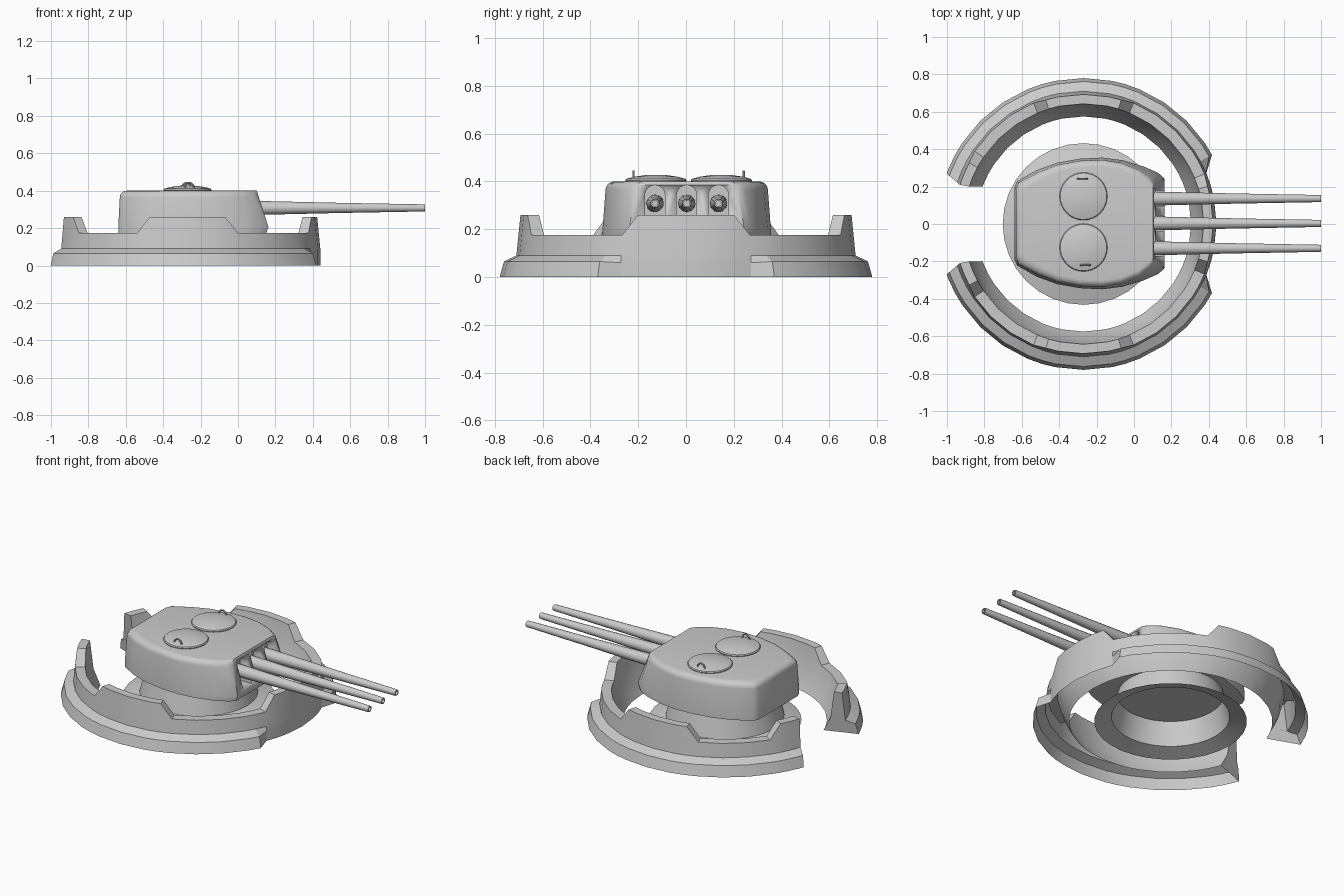
import bpy, bmesh
from math import sin, cos, pi, radians, sqrt

if "Cube" in bpy.data.objects:
    bpy.data.objects.remove(bpy.data.objects["Cube"])

CX = -0.27   # common axis of the ring wall and turret


def finish(name, bm, loc=(0, 0, 0), angle=35, fix=True):
    if fix:
        bmesh.ops.recalc_face_normals(bm, faces=bm.faces)
    me = bpy.data.meshes.new(name)
    bm.to_mesh(me)
    bm.free()
    ob = bpy.data.objects.new(name, me)
    ob.location = loc
    bpy.context.collection.objects.link(ob)
    bpy.ops.object.select_all(action='DESELECT')
    ob.select_set(True)
    bpy.context.view_layer.objects.active = ob
    bpy.ops.object.shade_smooth_by_angle(angle=radians(angle))
    return ob


def loft(bm, loops, cap_start=True, cap_end=True):
    """Skin closed loops of points."""
    vs = [[bm.verts.new(p) for p in lp] for lp in loops]
    n = len(vs[0])
    for a, b in zip(vs, vs[1:]):
        for i in range(n):
            j = (i + 1) % n
            bm.faces.new((a[i], a[j], b[j], b[i]))
    if cap_start:
        bm.faces.new(vs[0])
    if cap_end:
        bm.faces.new(vs[-1])
    return vs


def lathe(name, profile, n, loc, axis='Z', caps=(True, True)):
    """Revolve (radius, height) points."""
    bm = bmesh.new()
    loops = []
    for r, h in profile:
        ring = [(r * cos(2 * pi * i / n), r * sin(2 * pi * i / n)) for i in range(n)]
        loops.append([(u, v, h) if axis == 'Z' else (h, u, v) for u, v in ring])
    loft(bm, loops, *caps)
    return finish(name, bm, loc)


# Ring wall: half swept around the axis, then mirrored; raised tabs and a front ledge break
LOW, HIGH = 0.175, 0.26
S = 11.25


def section(h, ledge=True):
    r0, r1, z1 = (0.78, 0.762, 0.065) if ledge else (0.711, 0.7105, 0.06)
    top = 0.70 if h == LOW else 0.693
    return [(r0, 0), (r1, z1), (0.71, 0.09), (top, h), (0.643, h), (0.62, 0.09), (0.575, 0)]


stations = [(0, HIGH, False), (S, HIGH, False), (1.5 * S, HIGH, False),
            (2 * S, LOW, False), (28.3, LOW, True)]
stations += [(k * S, LOW, True) for k in (3, 4, 5, 6)]
stations += [(k * S, HIGH, True) for k in (6.5, 7, 8, 9, 9.5)]
stations += [(k * S, LOW, True) for k in (10, 11, 12, 13)]
stations += [(k * S, HIGH, True) for k in (13.5, 14)]
loops = [[(r * cos(radians(a)), r * sin(radians(a)), z) for r, z in section(h, led)]
         for a, h, led in stations]
end = []
for r, z in section(HIGH):
    y = 0.20 + 0.7 * max(0, r - 0.68)    # chamfered outer corner at the rear gap
    end.append((-sqrt(r * r - y * y), y, z))
loops.append(end)
bm = bmesh.new()
loft(bm, loops, cap_start=False)
bmesh.ops.recalc_face_normals(bm, faces=bm.faces)
# the underside is open
under = [f for f in bm.faces if all(v.co.z < 1e-5 for v in f.verts)]
bmesh.ops.delete(bm, geom=under, context='FACES_ONLY')
wall = finish("ring_wall", bm, (CX, 0, 0), 20, fix=False)
m = wall.modifiers.new("mirror", 'MIRROR')
m.use_axis = (False, True, False)

# Pedestal: open flared skirt below a tapered neck
lathe("pedestal", [(0.432, 0), (0.335, 0.03), (0.30, 0.175)], 32, (CX, 0, 0),
      caps=(False, True))

# Turret house: lofted plan outline with rounded roof edge
low = [(-0.64, 0.19), (-0.625, 0.225), (-0.52, 0.285), (-0.41, 0.325), (-0.29, 0.346),
       (-0.17, 0.352), (-0.06, 0.338), (0.05, 0.305), (0.13, 0.27), (0.163, 0.24)]
top = [(-0.632, 0.182), (-0.617, 0.217), (-0.512, 0.273), (-0.41, 0.313), (-0.29, 0.335),
       (-0.17, 0.340), (-0.07, 0.324), (0.025, 0.287), (0.09, 0.245), (0.112, 0.215)]
R = 0.036


def full(half, z):
    return [(x, y, z) for x, y in half] + [(x, -y, z) for x, y in reversed(half)]


def roof(t):
    """Roof edge loop at rounding angle t."""
    d, dz = R * (1 - cos(t)), R * sin(t)
    pts = [(x + d * max(0, min(1, (-x - 0.3) / 0.31)) - 0.31 * dz * (x > 0.05), y - d)
           for x, y in top]
    return full(pts, 0.40 - R + dz)


bm = bmesh.new()
foot = [(x - 0.012 * (x > 0.1), y) for x, y in low]
loft(bm, [full(foot, 0.172), full(low, 0.205)] + [roof(pi / 2 * i / 5) for i in range(6)])
turret = finish("turret_house", bm, (0, 0.003, 0), 38)

# Gun ports: arched slots cut in the sloped front
GUNS = (-0.13, 0.003, 0.136)
bm = bmesh.new()
for y in GUNS:
    arch = [(y + 0.042 * cos(pi * i / 10), 0.343 + 0.042 * sin(pi * i / 10)) for i in range(11)]
    arch += [(y - 0.042, 0.225), (y + 0.042, 0.225)]
    loft(bm, [[(x, u, z) for u, z in arch] for x in (0.075, 0.3)])
cutter = finish("port_cutter", bm)
cutter.hide_render = True
cutter.hide_viewport = True
b = turret.modifiers.new("ports", 'BOOLEAN')
b.object = cutter
b.solver = 'EXACT'

# Gun barrels with bored muzzles
for k, y in enumerate(GUNS):
    lathe(f"gun_barrel_{k + 1}", [(0.037, 0.06), (0.036, 0.16), (0.027, 0.55), (0.019, 0.99),
                                  (0.018, 1.0), (0.012, 1.0), (0.012, 0.94)],
          12, (0, y, 0.308), 'X')

# Roof hatches with arched handles
for k, (y, hy, hx) in enumerate(((0.148, 0.242, -0.275), (-0.126, -0.22, -0.26))):
    lathe(f"hatch_{k + 1}", [(0.124, 0.39), (0.128, 0.405), (0.124, 0.411), (0.09, 0.420),
                             (0.05, 0.426), (0.015, 0.428)], 32, (CX, y, 0))
    bm = bmesh.new()
    loops = []
    for i in range(9):
        t = pi * i / 8
        loops.append([((0.026 + 0.005 * cos(q)) * cos(t), 0.005 * sin(q),
                       0.41 + (0.032 + 0.005 * cos(q)) * sin(t))
                      for q in [2 * pi * j / 8 for j in range(8)]])
    loft(bm, loops)
    finish(f"hatch_handle_{k + 1}", bm, (hx, hy, 0))
